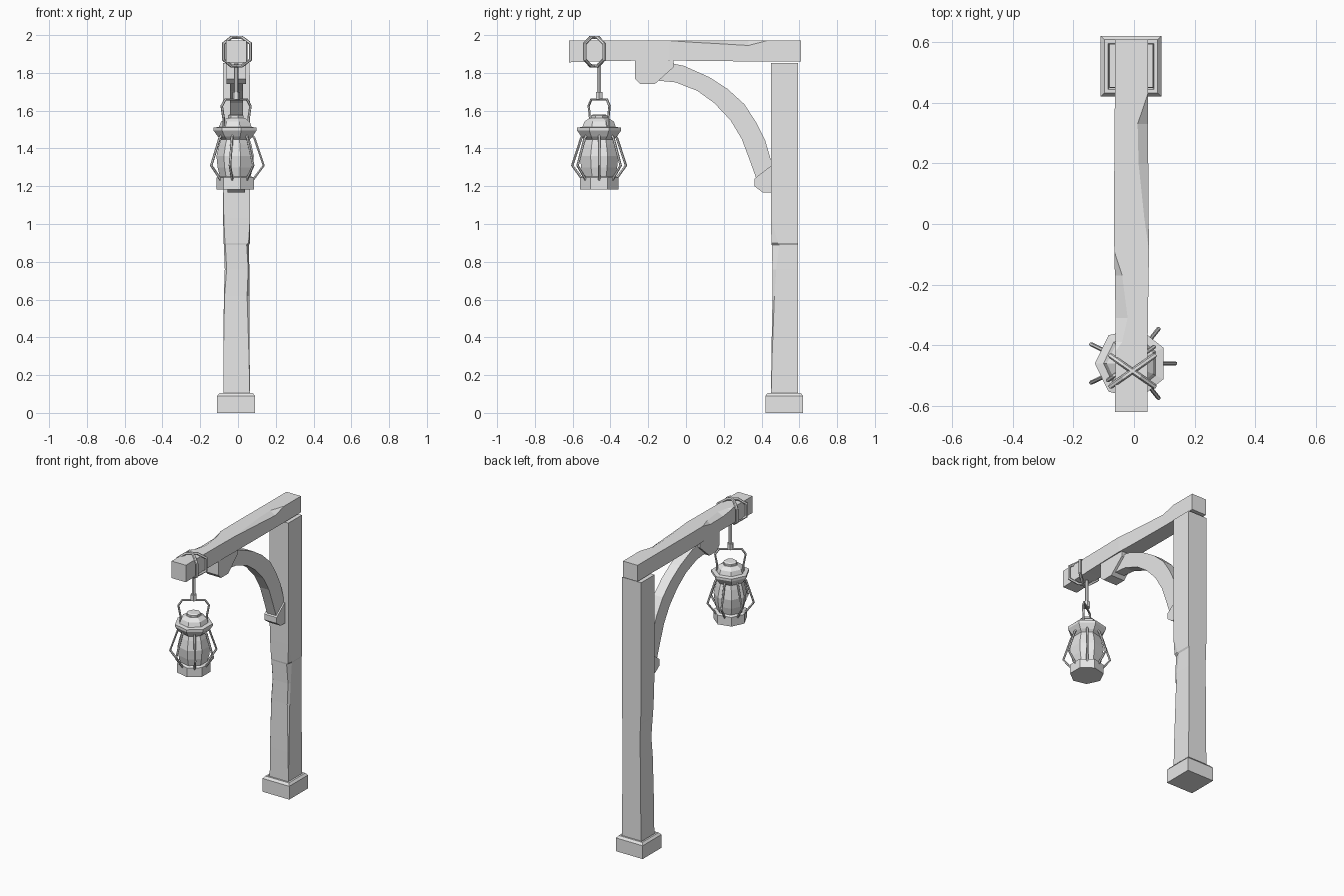
import bpy, bmesh
from math import sin, cos, pi, radians

cube = bpy.data.objects.get("Cube")
if cube:
    bpy.data.objects.remove(cube, do_unlink=True)

grey = bpy.data.materials.new("plain_grey")
grey.use_nodes = True
grey.diffuse_color = (0.8, 0.8, 0.8, 1)
grey.node_tree.nodes["Principled BSDF"].inputs["Base Color"].default_value = (0.8, 0.8, 0.8, 1)


def loft(name, rings):
    """Skin a row of equal cross-sections and cap both ends."""
    bm = bmesh.new()
    rows = [[bm.verts.new(p) for p in ring] for ring in rings]
    n = len(rows[0])
    for a, b in zip(rows, rows[1:]):
        for i in range(n):
            j = (i + 1) % n
            bm.faces.new((a[i], a[j], b[j], b[i]))
    bm.faces.new(rows[0])
    bm.faces.new(rows[-1])
    bmesh.ops.remove_doubles(bm, verts=bm.verts, dist=0.0004)
    bmesh.ops.recalc_face_normals(bm, faces=bm.faces)
    mesh = bpy.data.meshes.new(name)
    bm.to_mesh(mesh)
    bm.free()
    mesh.materials.append(grey)
    obj = bpy.data.objects.new(name, mesh)
    bpy.context.collection.objects.link(obj)
    return obj


def section(u0, u1, v0, v1, chips=None):
    """Rectangle with chipped corners; chips maps corner number to (du, dv)."""
    chips = chips or {}
    out = []
    for k, (u, v, su, sv) in enumerate(((u0, v0, 1, 1), (u1, v0, -1, 1),
                                        (u1, v1, -1, -1), (u0, v1, 1, -1))):
        du, dv = chips.get(k, (0, 0))
        pair = [(u, v + sv * dv), (u + su * du, v)]
        out += pair if k % 2 == 0 else pair[::-1]
    return out


def tube(name, points, radius, closed=False, sides=1):
    """Sweep a round wire along a polyline and turn it into a mesh."""
    cu = bpy.data.curves.new(name, "CURVE")
    cu.dimensions = "3D"
    cu.bevel_depth = radius
    cu.bevel_resolution = sides
    cu.use_fill_caps = True
    sp = cu.splines.new("POLY")
    sp.points.add(len(points) - 1)
    for q, p in zip(sp.points, points):
        q.co = (*p, 1)
    sp.use_cyclic_u = closed
    cu.materials.append(grey)
    obj = bpy.data.objects.new(name, cu)
    bpy.context.collection.objects.link(obj)
    bpy.ops.object.select_all(action="DESELECT")
    obj.select_set(True)
    bpy.context.view_layer.objects.active = obj
    bpy.ops.object.convert(target="MESH")
    for poly in obj.data.polygons:
        poly.use_smooth = False
    return obj


def extrude_x(name, outline, x0, x1):
    return loft(name, [[(x, y, z) for y, z in outline] for x in (x0, x1)])


# Stone foot with a bevelled top
foot = [(0, 0), (0.09, 0), (0.105, 0.012), (0.105, 0.024), (0.097, 0.028)]
loft("post_foot", [[(u, v, z) for u, v in
                    section(-0.11 + d, 0.09 - d, 0.42 + d, 0.62 - d)] for z, d in foot])

# Post with chipped corners: height, left, right, front, chips
post = [
    (0.08, -0.078, 0.063, 0.45, {}),
    (0.30, -0.077, 0.062, 0.452, {1: (0.004, 0.004)}),
    (0.62, -0.075, 0.06, 0.458, {1: (0.012, 0.010), 0: (0.004, 0.004)}),
    (0.76, -0.07, 0.06, 0.458, {1: (0.006, 0.02), 0: (0.01, 0.012)}),
    (0.89, -0.075, 0.058, 0.454, {1: (0.012, 0.04), 0: (0.008, 0.01)}),
    (0.90, -0.076, 0.064, 0.452, {1: (0.008, 0.035), 0: (0.007, 0.01)}),
    (1.03, -0.079, 0.064, 0.45, {0: (0.004, 0.006)}),
    (1.25, -0.08, 0.064, 0.449, {}),
    (1.852, -0.08, 0.062, 0.45, {}),
]
loft("post", [[(u, v, z) for u, v in section(a, b, f, 0.594, c)]
              for z, a, b, f, c in post])

# Cross beam with two long chips along its top edges
beam = [
    (-0.62, -0.063, 0.044, 1.856, {}),
    (-0.42, -0.061, 0.044, 1.862, {}),
    (-0.39, -0.061, 0.045, 1.863, {3: (0.022, 0.01)}),
    (-0.31, -0.061, 0.046, 1.864, {3: (0.040, 0.02)}),
    (-0.17, -0.063, 0.048, 1.866, {3: (0.024, 0.02)}),
    (-0.09, -0.065, 0.05, 1.866, {}),
    (0.02, -0.066, 0.048, 1.864, {2: (0.014, 0.008)}),
    (0.20, -0.065, 0.047, 1.862, {2: (0.032, 0.018)}),
    (0.33, -0.064, 0.046, 1.861, {2: (0.034, 0.026)}),
    (0.43, -0.063, 0.046, 1.861, {}),
    (0.608, -0.063, 0.046, 1.861, {}),
]
loft("cross_beam", [[(u, y, v) for u, v in section(a, b, lo, 1.971, c)]
                    for y, a, b, lo, c in beam])

# Curved brace and its two end blocks
outer = [(-0.12, 1.86), (-0.01, 1.837), (0.124, 1.777), (0.22, 1.715), (0.309, 1.634),
         (0.37, 1.54), (0.42, 1.44), (0.452, 1.33), (0.455, 1.2)]
inner = [(-0.16, 1.76), (-0.055, 1.75), (0.06, 1.705), (0.15, 1.64), (0.235, 1.55),
         (0.295, 1.45), (0.34, 1.33), (0.37, 1.247), (0.39, 1.2)]
loft("curved_brace", [[(x, *p) for x, p in ((-0.042, o), (0.026, o), (0.026, i), (-0.042, i))]
                      for o, i in zip(outer, inner)])
extrude_x("upper_brace_block", [(-0.27, 1.868), (-0.27, 1.768), (-0.24, 1.74),
                                (-0.166, 1.74), (-0.066, 1.83), (-0.066, 1.868)], -0.06, 0.042)
extrude_x("lower_brace_block", [(0.455, 1.312), (0.362, 1.24), (0.362, 1.2),
                                (0.405, 1.168), (0.455, 1.168)], -0.056, 0.036)

# Crossed rope loops round the beam, and the rope hanging from them
CX, CY = -0.01, -0.46
loop = [(-0.077, 1.87), (-0.077, 1.955), (-0.035, 1.988), (0.02, 1.988),
        (0.067, 1.955), (0.067, 1.87), (0.02, 1.837), (-0.035, 1.837)]
for name, slope in (("rope_loop_a", -0.7), ("rope_loop_b", 0.7)):
    tube(name, [(x, -0.485 + slope * (x + 0.005), z) for x, z in loop], 0.009, True)
tube("hanging_rope", [(CX, CY, z) for z in (1.85, 1.69)], 0.012)
tube("rope_knot", [(CX, CY, z) for z in (1.70, 1.66)], 0.02)

# Seven-sided lantern
SIDES = 7


def ring(r, z):
    return [(CX + r * cos(pi + 2 * pi * k / SIDES), CY + r * sin(pi + 2 * pi * k / SIDES), z)
            for k in range(SIDES)]


def lathe(name, profile):
    loft(name, [ring(r, z) for r, z in profile])


lathe("lantern_base", [(0.105, 1.183), (0.105, 1.245), (0.09, 1.252)])
lathe("lantern_glass", [(0.084, 1.245), (0.098, 1.30), (0.104, 1.36), (0.09, 1.42), (0.074, 1.465)])
lathe("lantern_brim", [(0.08, 1.448), (0.096, 1.462), (0.119, 1.494), (0.119, 1.51), (0.09, 1.514)])
lathe("lantern_dome", [(0.094, 1.505), (0.08, 1.542), (0.05, 1.562)])
lathe("lantern_cap", [(0.036, 1.555), (0.044, 1.562), (0.044, 1.574), (0.034, 1.58)])

# Bent guard wires, one for each side
for k in range(SIDES):
    a = 2 * pi * k / SIDES
    tube("guard_wire_%d" % (k + 1), [(CX + r * cos(a), CY + r * sin(a), z) for r, z in
         ((0.08, 1.475), (0.097, 1.455), (0.146, 1.31), (0.09, 1.235))], 0.007)

# Carrying handle, set diagonally
a = radians(36)
half = [(0.082, 1.51), (0.082, 1.56), (0.094, 1.625), (0.07, 1.66)]
arch = [(-r, z) for r, z in half] + half[::-1]
tube("carrying_handle", [(CX + r * cos(a), CY + r * sin(a), z) for r, z in arch], 0.007)
